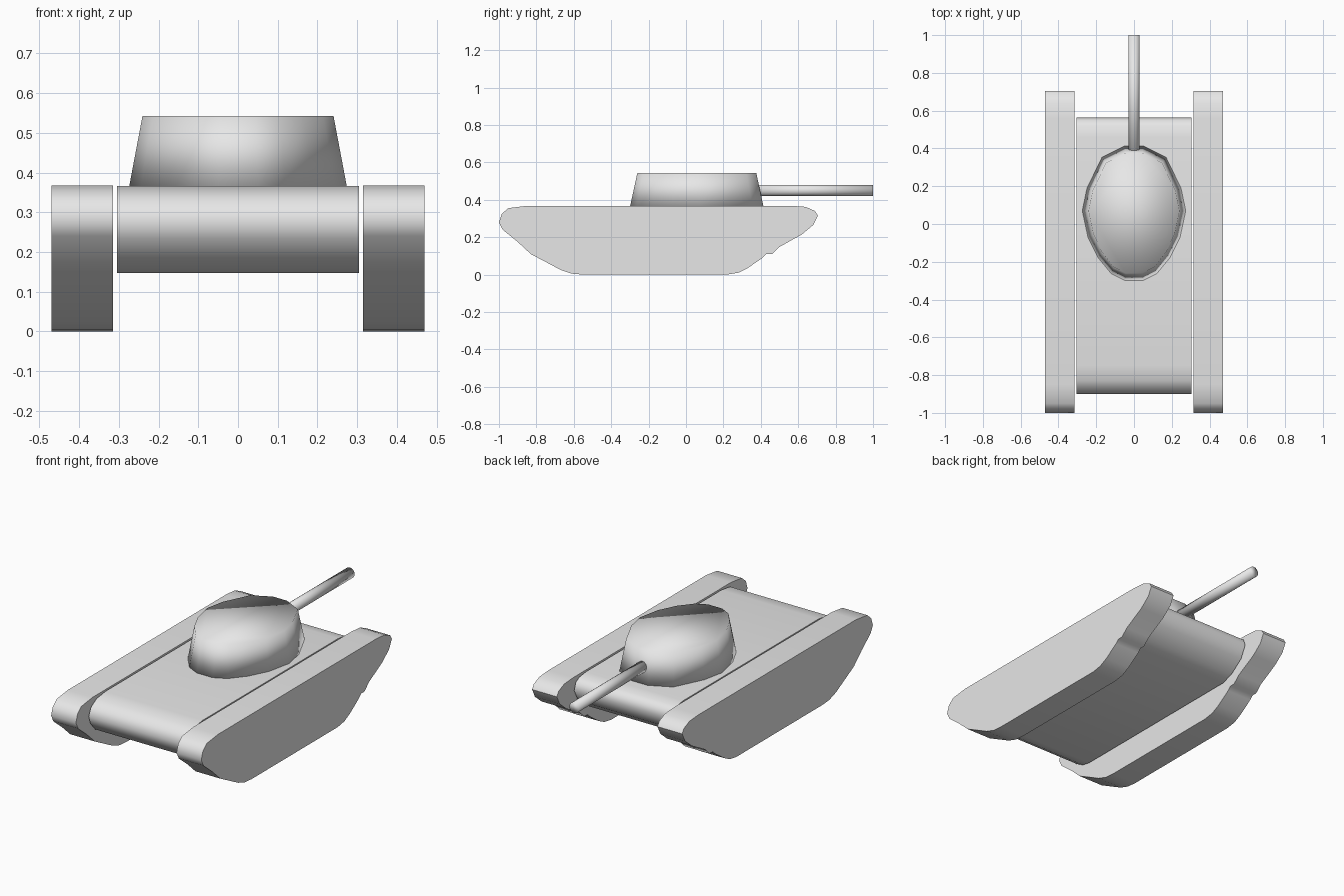
import bpy, math

cube = bpy.data.objects.get("Cube")
if cube:
    bpy.data.objects.remove(cube, do_unlink=True)

grey = bpy.data.materials.new("plain grey")
grey.use_nodes = True
grey.diffuse_color = (0.8, 0.8, 0.8, 1)
grey.node_tree.nodes["Principled BSDF"].inputs["Base Color"].default_value = (0.8, 0.8, 0.8, 1)


def loft(name, bottom, top, angle=None):
    """Closed solid between two matching rings of points."""
    n = len(bottom)
    faces = [tuple(reversed(range(n))), tuple(range(n, 2 * n))]
    faces += [(i, (i + 1) % n, n + (i + 1) % n, n + i) for i in range(n)]
    mesh = bpy.data.meshes.new(name)
    mesh.from_pydata(list(bottom) + list(top), [], faces)
    mesh.materials.append(grey)
    obj = bpy.data.objects.new(name, mesh)
    bpy.context.collection.objects.link(obj)
    bpy.ops.object.select_all(action='DESELECT')
    obj.select_set(True)
    bpy.context.view_layer.objects.active = obj
    if angle:
        bpy.ops.object.shade_smooth_by_angle(angle=math.radians(angle))
    else:
        bpy.ops.object.shade_smooth()
    return obj


def slab(name, profile, x0, x1):
    """Side profile (y, z), counter-clockwise seen from +x, extruded across x."""
    return loft(name, [(x0, y, z) for y, z in profile],
                [(x1, y, z) for y, z in profile], 50)


# Tracks, with the small dent under the rear slope
track = [(-.55, 0), (.22, 0), (.28, .01), (.33, .035), (.41, .09), (.43, .11),
         (.46, .11), (.50, .148), (.62, .215), (.68, .265), (.705, .315),
         (.69, .34), (.64, .362), (.56, .368), (-.85, .368), (-.95, .355),
         (-.985, .325), (-1, .28), (-.98, .24), (-.90, .175), (-.83, .11),
         (-.67, .025), (-.61, .005)]
slab("left_track", track, .315, .47)
slab("right_track", track, -.47, -.315)

# Hull
hull = [(-.74, .147), (.38, .147), (.45, .17), (.53, .23), (.565, .3),
        (.55, .34), (.52, .358), (.46, .366), (-.75, .366), (-.83, .355),
        (-.88, .325), (-.9, .28), (-.885, .235), (-.84, .185), (-.79, .157)]
slab("hull", hull, -.305, .305)

# Egg-shaped tapered turret, mirrored from one half outline
half = [(.05, -.30), (.12, -.265), (.19, -.18), (.245, -.07), (.275, .07),
        (.25, .19), (.17, .355), (.05, .415)]
outline = half + [(-x, y) for x, y in reversed(half)]
loft("turret", [(x, y, .36) for x, y in outline],
     [(x * .875, .06 + (y - .06) * .89, .542) for x, y in outline])

# Gun barrel pointing along +y
ring = [(.03 * math.cos(a), .45 + .03 * math.sin(a))
        for a in (-i * math.tau / 16 for i in range(16))]
loft("gun_barrel", [(x, .33, z) for x, z in ring], [(x, 1, z) for x, z in ring])
